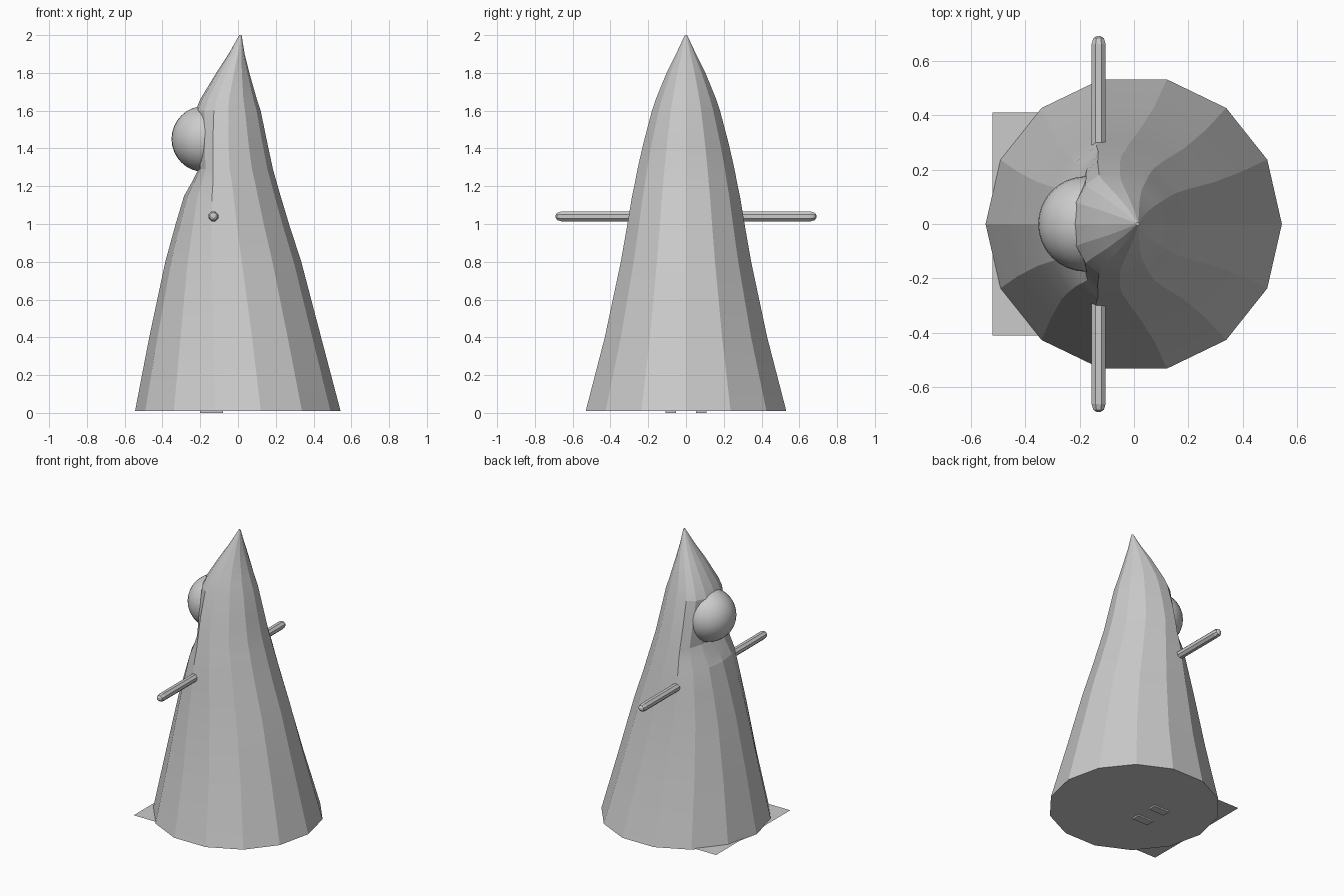
import bpy, bmesh, math
from mathutils import Matrix

if "Cube" in bpy.data.objects:
    bpy.data.objects.remove(bpy.data.objects["Cube"])

grey = bpy.data.materials.new("plain grey")
grey.diffuse_color = (0.6, 0.6, 0.6, 1)
grey.use_nodes = True
grey.node_tree.nodes["Principled BSDF"].inputs["Base Color"].default_value = grey.diffuse_color


def make(name, bm, smooth_angle=None):
    bmesh.ops.recalc_face_normals(bm, faces=bm.faces)
    me = bpy.data.meshes.new(name)
    bm.to_mesh(me)
    bm.free()
    me.materials.append(grey)
    ob = bpy.data.objects.new(name, me)
    bpy.context.collection.objects.link(ob)
    if smooth_angle:
        bpy.ops.object.select_all(action='DESELECT')
        ob.select_set(True)
        bpy.context.view_layer.objects.active = ob
        bpy.ops.object.shade_smooth_by_angle(angle=math.radians(smooth_angle))
    return ob


def loft(rings):
    """Skin equal rings of points and cap both ends."""
    bm = bmesh.new()
    loops = [[bm.verts.new(p) for p in ring] for ring in rings]
    n = len(loops[0])
    for a, b in zip(loops, loops[1:]):
        for i in range(n):
            j = (i + 1) % n
            bm.faces.new((a[i], a[j], b[j], b[i]))
    bm.faces.new(loops[0][::-1])
    bm.faces.new(loops[-1])
    return bm


# Hooded robe: height, front x, widest x, back x, half width
SECTIONS = [
    (0.01, -0.545, 0.0, 0.543, 0.531),
    (0.40, -0.47, -0.03, 0.44, 0.43),
    (0.80, -0.385, -0.07, 0.335, 0.345),
    (1.00, -0.33, -0.085, 0.27, 0.31),
    (1.15, -0.285, -0.095, 0.225, 0.285),
    (1.22, -0.245, -0.10, 0.205, 0.27),
    (1.29, -0.21, -0.11, 0.185, 0.257),
    (1.43, -0.215, -0.11, 0.155, 0.225),
    (1.60, -0.225, -0.10, 0.12, 0.18),
    (1.66, -0.20, -0.09, 0.10, 0.16),
    (1.80, -0.115, -0.045, 0.06, 0.103),
    (1.90, -0.05, -0.01, 0.035, 0.053),
    (2.00, 0.007, 0.013, 0.019, 0.006),
]
SIDES = 14
rings = []
for z, front, mid, back, half in SECTIONS:
    ring = []
    for i in range(SIDES):
        a = 2 * math.pi * i / SIDES
        rx = back - mid if math.cos(a) > 0 else mid - front
        ring.append((mid + rx * math.cos(a), half / 0.975 * math.sin(a), z))
    rings.append(ring)
make("hooded_robe", loft(rings), 12)

# Round face in the hood opening
bm = bmesh.new()
bmesh.ops.create_uvsphere(bm, u_segments=32, v_segments=16, radius=0.175,
                          matrix=Matrix.Translation((-0.177, 0, 1.45)))
make("face", bm, 30)

# Straight arms with rounded tips
for side, name in ((1, "left_arm"), (-1, "right_arm")):
    rings = []
    for y, r in ((0.0, 0.028), (0.66, 0.028), (0.682, 0.021), (0.69, 0.008)):
        rings.append([(-0.13 + r * math.cos(math.pi * (i + 0.5) / 4), side * y,
                       1.04 + r * math.sin(math.pi * (i + 0.5) / 4)) for i in range(8)])
    make(name, loft(rings))

# Feet just poking out under the robe
for side, name in ((1, "left_foot"), (-1, "right_foot")):
    bm = bmesh.new()
    bmesh.ops.create_cube(bm, size=1, matrix=Matrix.Translation((-0.14, side * 0.08, 0.03))
                          @ Matrix.Diagonal((0.12, 0.056, 0.06, 1)))
    make(name, bm)

# Flat square sheet at the hem
bm = bmesh.new()
bmesh.ops.create_grid(bm, x_segments=1, y_segments=1, size=0.41,
                      matrix=Matrix.Translation((-0.11, 0, 0.015)))
make("ground_sheet", bm)
